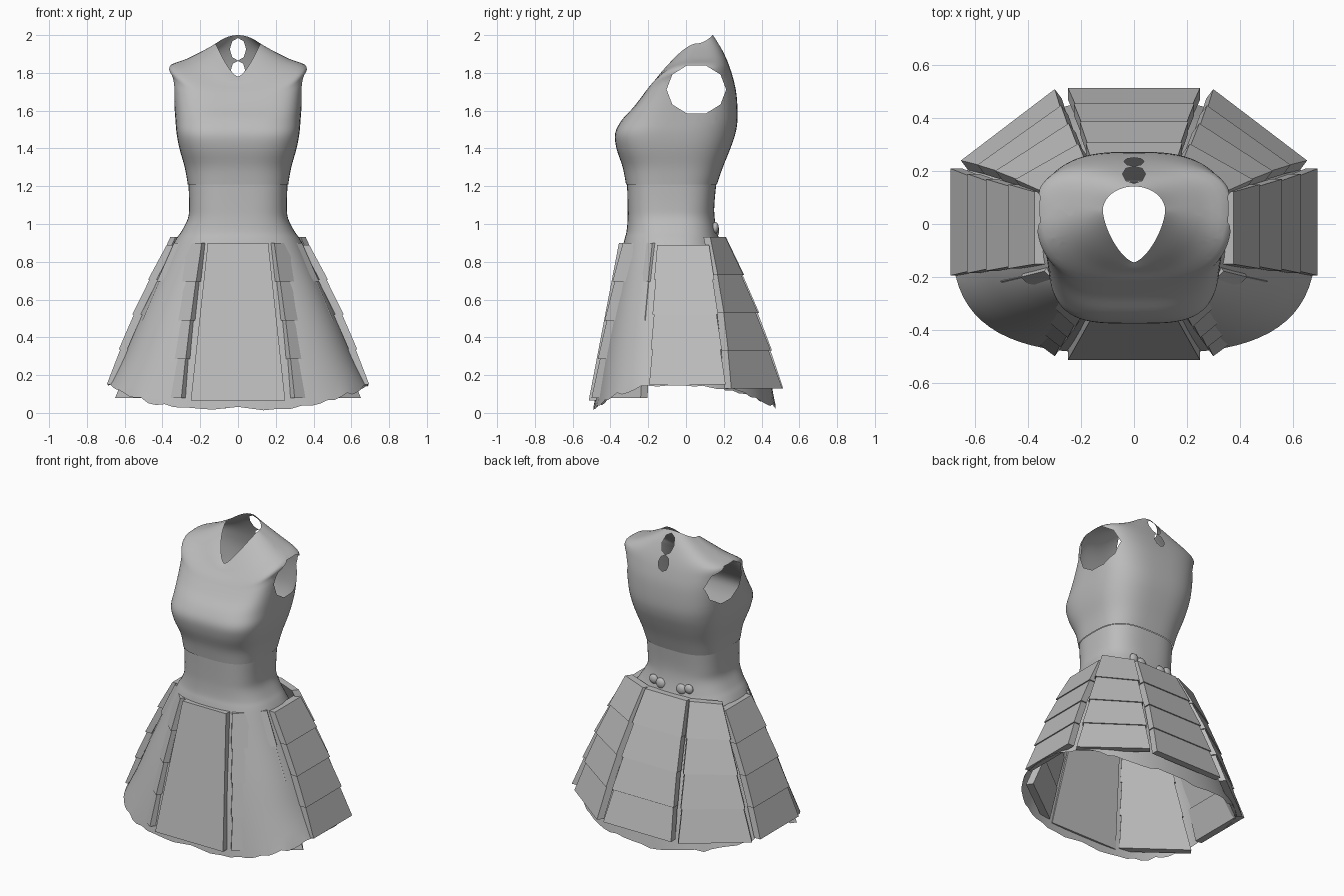
import bpy, bmesh, math, random
from mathutils import Vector

random.seed(4)
if "Cube" in bpy.data.objects:
    bpy.data.objects.remove(bpy.data.objects["Cube"], do_unlink=True)

GREY = (0.5, 0.5, 0.5, 1)
cloth = bpy.data.materials.new("grey cloth")
cloth.use_nodes = True
cloth.diffuse_color = GREY
cloth.node_tree.nodes["Principled BSDF"].inputs["Base Color"].default_value = GREY

SEGMENTS = 72


def finish(bm, name, angle=None):
    """Turn a bmesh into a named object, optionally smooth."""
    mesh = bpy.data.meshes.new(name)
    bm.to_mesh(mesh)
    bm.free()
    obj = bpy.data.objects.new(name, mesh)
    bpy.context.collection.objects.link(obj)
    mesh.materials.append(cloth)
    if angle:
        bpy.ops.object.select_all(action='DESELECT')
        obj.select_set(True)
        bpy.context.view_layer.objects.active = obj
        bpy.ops.object.shade_smooth_by_angle(angle=math.radians(angle))
    return obj


def refine(rings, steps=4):
    """Catmull-Rom interpolation between ring settings."""
    out = []
    last = len(rings) - 1
    for i in range(last):
        quad = (rings[max(i - 1, 0)], rings[i], rings[i + 1], rings[min(i + 2, last)])
        for k in range(steps):
            t = k / steps
            out.append([b + 0.5 * t * (c - a + t * (2*a - 5*b + 4*c - d + t * (3*(b - c) + d - a)))
                        for a, b, c, d in zip(*quad)])
    return out + [rings[last]]


def loft(rings, ragged=0):
    """Rings: z front, side, back; half width; y front, side, back; squareness front, back."""
    bm = bmesh.new()
    rows = []
    for r, (zf, zs, zb, hw, yf, ys, yb, nf, nb) in enumerate(refine(rings)):
        row = []
        for k in range(SEGMENTS):
            a = 2 * math.pi * k / SEGMENTS
            c, s = math.cos(a), math.sin(a)
            n, y_end, z_end = (nf, yf, zf) if s < 0 else (nb, yb, zb)
            x = hw * math.copysign(abs(c) ** (2 / n), c)
            y = ys + (y_end - ys) * abs(s) ** (2 / n)
            z = zs + (z_end - zs) * s * s
            if r == 0 and ragged:
                z = max(0, z + random.uniform(-ragged, ragged))
            row.append(bm.verts.new((x, y, z)))
        rows.append(row)
    for low, high in zip(rows, rows[1:]):
        for k in range(SEGMENTS):
            m = (k + 1) % SEGMENTS
            bm.faces.new((low[k], low[m], high[m], high[k]))
    return bm


def cut_hole(bm, u_axis, u, z, ru, rz, sides, inside):
    """Cut a polygonal opening, seen along the axis other than u_axis and z."""
    planes = []
    for k in range(sides):
        a = 2 * math.pi * (k + 0.5) / sides
        co, no = Vector((0, 0, z + rz * math.sin(a))), Vector((0, 0, math.sin(a) / rz))
        co[u_axis] = u + ru * math.cos(a)
        no[u_axis] = math.cos(a) / ru
        planes.append((co, no.normalized()))

    def near(f):
        p = f.calc_center_median()
        return inside(p) and abs(p[u_axis] - u) < ru * 1.4 and abs(p.z - z) < rz * 1.4

    for co, no in planes:
        faces = [f for f in bm.faces if near(f)]
        geom = faces + list({e for f in faces for e in f.edges}) + list({v for f in faces for v in f.verts})
        bmesh.ops.bisect_plane(bm, geom=geom, plane_co=co, plane_no=no, dist=1e-5)
    gone = [f for f in bm.faces if near(f)
            and all((f.calc_center_median() - co).dot(no) < 0 for co, no in planes)]
    bmesh.ops.delete(bm, geom=gone, context='FACES')


# Bodice, from waist seam over the bust and shoulders to the pointed neckline
bodice = loft([
    (1.21, 1.21, 1.21, .266, -.318, -.08, .164, 3, 3),
    (1.3, 1.3, 1.3, .282, -.335, -.07, .195, 3, 3),
    (1.4, 1.4, 1.4, .31, -.368, -.06, .235, 3.4, 3),
    (1.48, 1.48, 1.48, .325, -.375, -.04, .262, 3.7, 3),
    (1.55, 1.56, 1.56, .332, -.34, 0, .273, 3.5, 3),
    (1.61, 1.68, 1.68, .342, -.285, .03, .268, 3.2, 3),
    (1.66, 1.77, 1.77, .353, -.245, .05, .25, 3, 3),
    (1.7, 1.835, 1.84, .365, -.215, .055, .228, 2.8, 2.8),
    (1.735, 1.875, 1.91, .27, -.185, .055, .198, 2.3, 2.5),
    (1.76, 1.92, 1.96, .18, -.165, .055, .17, 1.9, 2.2),
    (1.78, 1.955, 2.0, .118, -.145, .05, .142, 1.5, 2)])
for side in (-1, 1):
    cut_hole(bodice, 1, .055, 1.712, .15, .128, 10, lambda p: p.x * side > .25)
# Keyhole openings at the back of the neck
cut_hole(bodice, 0, 0, 1.925, .04, .055, 8, lambda p: p.y > .1)
cut_hole(bodice, 0, 0, 1.815, .035, .045, 8, lambda p: p.y > .1)
finish(bodice, "bodice", 50)

# Skirt with fitted waist and ragged hem
skirt = loft([
    (.02, .15, .03, .69, -.49, 0, .475, 3, 2.1),
    (.28, .31, .28, .61, -.45, 0, .425, 2.9, 2.1),
    (.5, .5, .5, .53, -.41, -.01, .355, 2.8, 2.1),
    (.72, .72, .72, .43, -.365, -.03, .265, 2.7, 2.2),
    (.9, .9, .9, .34, -.33, -.06, .185, 2.6, 2.4),
    (.96, .96, .96, .3, -.315, -.07, .165, 2.7, 2.6),
    (1.03, 1.03, 1.03, .265, -.309, -.08, .152, 2.9, 2.8),
    (1.1, 1.1, 1.1, .259, -.309, -.08, .15, 3, 3),
    (1.21, 1.21, 1.21, .262, -.312, -.08, .16, 3, 3)], ragged=.012)
finish(skirt, "skirt", 50)


def panel(name, top, bottom, z_top, z_bottom, bulge=.02, lap=.008, tiers=4, thick=.045):
    """A hanging panel of overlapping tapered plates; top and bottom are outer corner pairs."""
    bm = bmesh.new()
    t0, t1, b0, b1 = [Vector((*p, z)) for pair, z in ((top, z_top), (bottom, z_bottom)) for p in pair]
    along = (b1 - b0).normalized()
    out = Vector((along.y, -along.x, 0))
    if out.dot(b0 + b1) < 0:
        out.negate()

    def edge(u, shift, trim):
        off = out * (bulge * math.sin(math.pi * u) + shift)
        return [t0.lerp(b0, u) + off + along * trim, t1.lerp(b1, u) + off - along * trim]

    for k in range(tiers):
        upper = edge(k / tiers, -lap, lap)
        lower = edge((k + 1) / tiers, 0, 0)
        outer = [upper[0], upper[1], lower[1], lower[0]]
        depth = out * thick
        a = [bm.verts.new(p) for p in outer]
        b = [bm.verts.new(p - depth) for p in outer]
        bm.faces.new(a)
        bm.faces.new(b[::-1])
        for i in range(4):
            j = (i + 1) % 4
            bm.faces.new((a[j], a[i], b[i], b[j]))
    bmesh.ops.recalc_face_normals(bm, faces=bm.faces)
    finish(bm, name)


# Eight panels around the skirt
panel("front_panel", ((-.16, -.355), (.16, -.355)), ((-.25, -.515), (.25, -.515)), .9, .065, 0, 0)
panel("back_panel", ((-.16, .22), (.16, .22)), ((-.25, .515), (.25, .515)), .93, .13)
for side, label in ((1, "left"), (-1, "right")):
    def flip(*points):
        return [(x * side, y) for x, y in points]
    panel(label + "_side_panel", flip((.385, -.16), (.385, .13)),
          flip((.695, -.195), (.695, .21)), .89, .15)
    panel(label + "_back_panel", flip((.17, .22), (.37, .13)),
          flip((.3, .51), (.655, .24)), .93, .13)
    panel(label + "_front_panel", flip((.19, -.345), (.35, -.18)),
          flip((.3, -.5), (.65, -.24)), .9, .08, .01)

    # Small round puffs at the back of the waist
    for i, (x, z, r) in enumerate(((.075, .965, .035), (.13, .98, .03))):
        puff = bmesh.new()
        bmesh.ops.create_uvsphere(puff, u_segments=16, v_segments=10, radius=r)
        bmesh.ops.scale(puff, vec=(1, .6, 1), verts=puff.verts)
        bmesh.ops.translate(puff, vec=(x * side, .155, z), verts=puff.verts)
        finish(puff, f"{label}_waist_puff_{i + 1}", 60)
